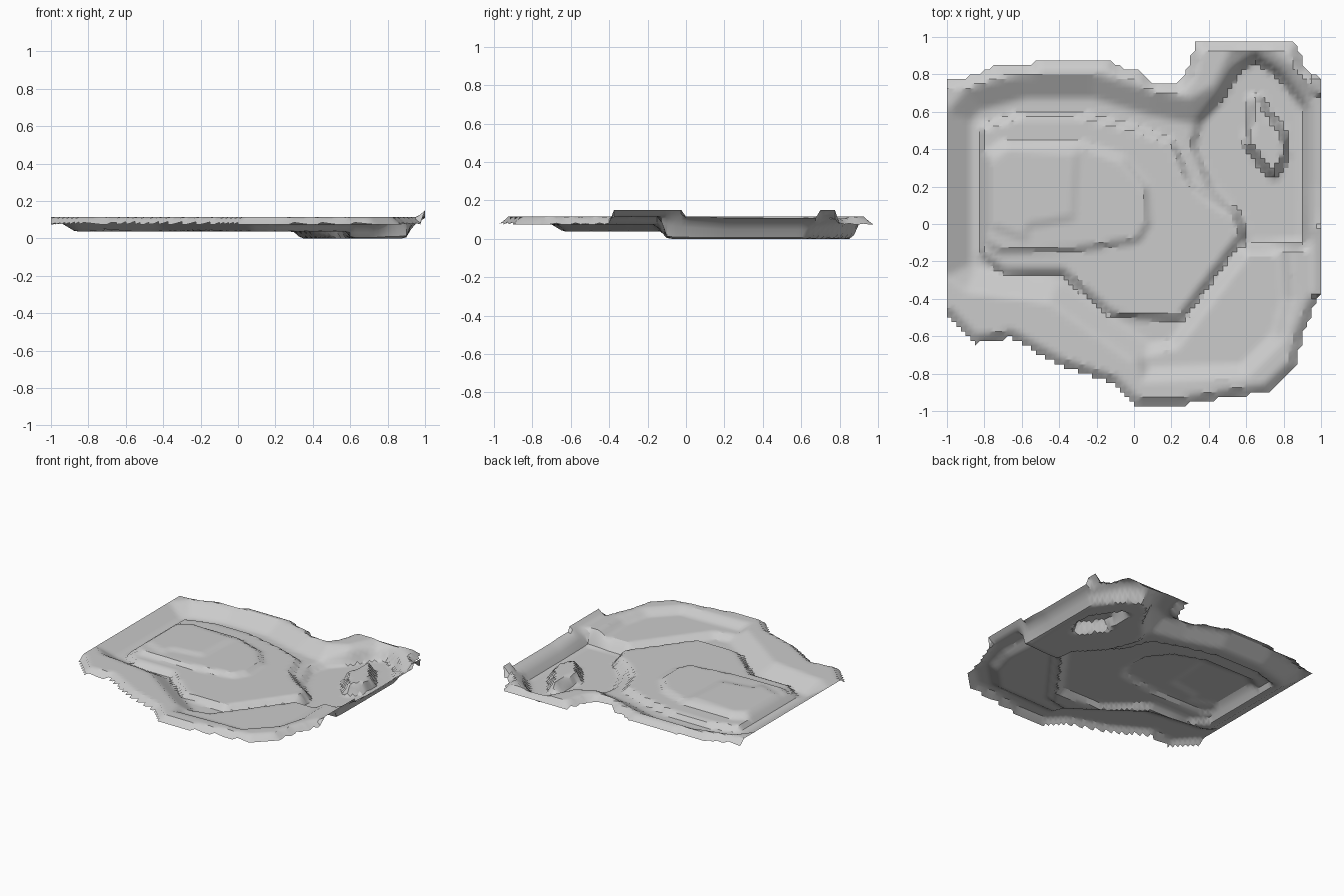
import bpy
from math import hypot

if "Cube" in bpy.data.objects:
    bpy.data.objects.remove(bpy.data.objects["Cube"])

STEP = 0.025

# contour outlines of the terrain (x, y)
OUTLINE = [(-1.2, -.42), (-1, -.5), (-.86, -.65), (-.77, -.64), (-.66, -.62), (-.4, -.77),
           (-.12, -.86), (0, -.98), (.25, -.98), (.55, -.93), (.72, -.91), (.87, -.77),
           (.91, -.6), (.97, -.45), (1, -.39), (1.2, -.39), (1.2, .79), (1, .79),
           (.92, .84), (.87, .98), (.32, .98), (.27, .8), (.24, .76), (.1, .77),
           (.05, .82), (-.08, .85), (-.13, .89), (-.52, .89), (-.56, .85), (-.75, .85), (-.86, .8), (-1.2, .76)]
BASIN = [(-1, -.28), (-.9, -.36), (-.45, -.42), (-.2, -.6), (0, -.74), (.04, -.84),
         (.6, -.82), (.8, -.62), (.86, -.4), (.84, -.15), (.97, -.1), (1.01, .2),
         (1.01, .7), (.87, .83), (.7, .95), (.52, .94), (.42, .74), (.3, .67),
         (.1, .71), (-.2, .8), (-.6, .8), (-.9, .72), (-1, .6)]
SHELF = [(.0, -.66), (.2, -.62), (.58, -.12), (1, -.12), (1, -1), (0, -1)]
DEEP = [(.32, .42), (.41, .2), (.58, .02), (.6, -.11), (.91, -.11), (.91, .62),
        (.77, .8), (.65, .88), (.55, .82), (.46, .67), (.35, .54)]
PLATEAU = [(-.83, -.17), (-.7, -.27), (-.38, -.27), (-.12, -.5), (.25, -.52), (.59, -.06),
           (.55, .06), (.42, .14), (.3, .24), (.22, .45), (.0, .53), (-.3, .6), (-.6, .6), (-.83, .53)]
MESA = [(-.8, -.1), (-.74, -.16), (-.3, -.15), (.03, -.1), (.09, 0), (.08, .2), (-.05, .36),
        (-.3, .45), (-.7, .45), (-.8, .38)]
MESA_TOP = [(-.78, -.02), (-.57, -.1), (-.55, -.02), (-.31, .02), (-.29, .4), (-.68, .43), (-.78, .36)]
ISLAND = [(.59, .42), (.62, .7), (.68, .68), (.82, .48), (.83, .36), (.76, .24), (.72, .25)]


def depth(p, poly):
    """Signed distance to a polygon, positive inside."""
    x, y = p
    inside, best = False, 9.0
    for (ax, ay), (bx, by) in zip(poly, poly[1:] + poly[:1]):
        if (ay > y) != (by > y) and x < ax + (y - ay) * (bx - ax) / (by - ay):
            inside = not inside
        dx, dy = bx - ax, by - ay
        t = max(0, min(1, ((x - ax) * dx + (y - ay) * dy) / (dx * dx + dy * dy)))
        best = min(best, hypot(x - ax - t * dx, y - ay - t * dy))
    return best if inside else -best


def ramp(d, width):
    return max(0, min(1, d / width))


def height(p):
    x, y = p
    # rim falling to the basin floor, then to the deep pool
    z = .115 - .078 * ramp(depth(p, BASIN), .13)
    shelf = ramp(depth(p, SHELF), .05)
    z = max(z, .037 + .038 * shelf)
    z = z - z * ramp(depth(p, DEEP) + .025, .04)
    # stacked plateaus and the island
    z = max(z, .037 + .038 * ramp(depth(p, PLATEAU), .03)) if depth(p, PLATEAU) > 0 else z
    z += .025 * ramp(depth(p, MESA), .03) + .012 * ramp(depth(p, MESA_TOP), .03)
    z += .075 * ramp(depth(p, ISLAND), .03)
    # outward lip and curled right edge
    z = min(z, .075 + .9 * max(0, depth(p, OUTLINE) - .01))
    if x > .96 and (-.4 < y < 0 or .7 < y < .8):
        z = max(z, .115 + .035 * ramp(x - .96, .04))
    return z


# regular grid kept only inside the outline
verts, faces, index = [], [], {}
n = round(1 / STEP)
for j in range(-n, n + 1):
    for i in range(-n, n + 1):
        p = (i * STEP, j * STEP)
        if depth(p, OUTLINE) > -.002:
            index[i, j] = len(verts)
            verts.append((*p, height(p)))
for i, j in index:
    ring = [(i, j), (i + 1, j), (i + 1, j + 1), (i, j + 1)]
    face = [index[k] for k in ring if k in index]
    if len(face) >= 3:
        faces.append(face)

mesh = bpy.data.meshes.new("terrain_sheet")
mesh.from_pydata(verts, [], faces)
terrain = bpy.data.objects.new("terrain_sheet", mesh)
bpy.context.collection.objects.link(terrain)
bpy.context.view_layer.objects.active = terrain
terrain.select_set(True)
bpy.ops.object.shade_smooth_by_angle(angle=.5)
